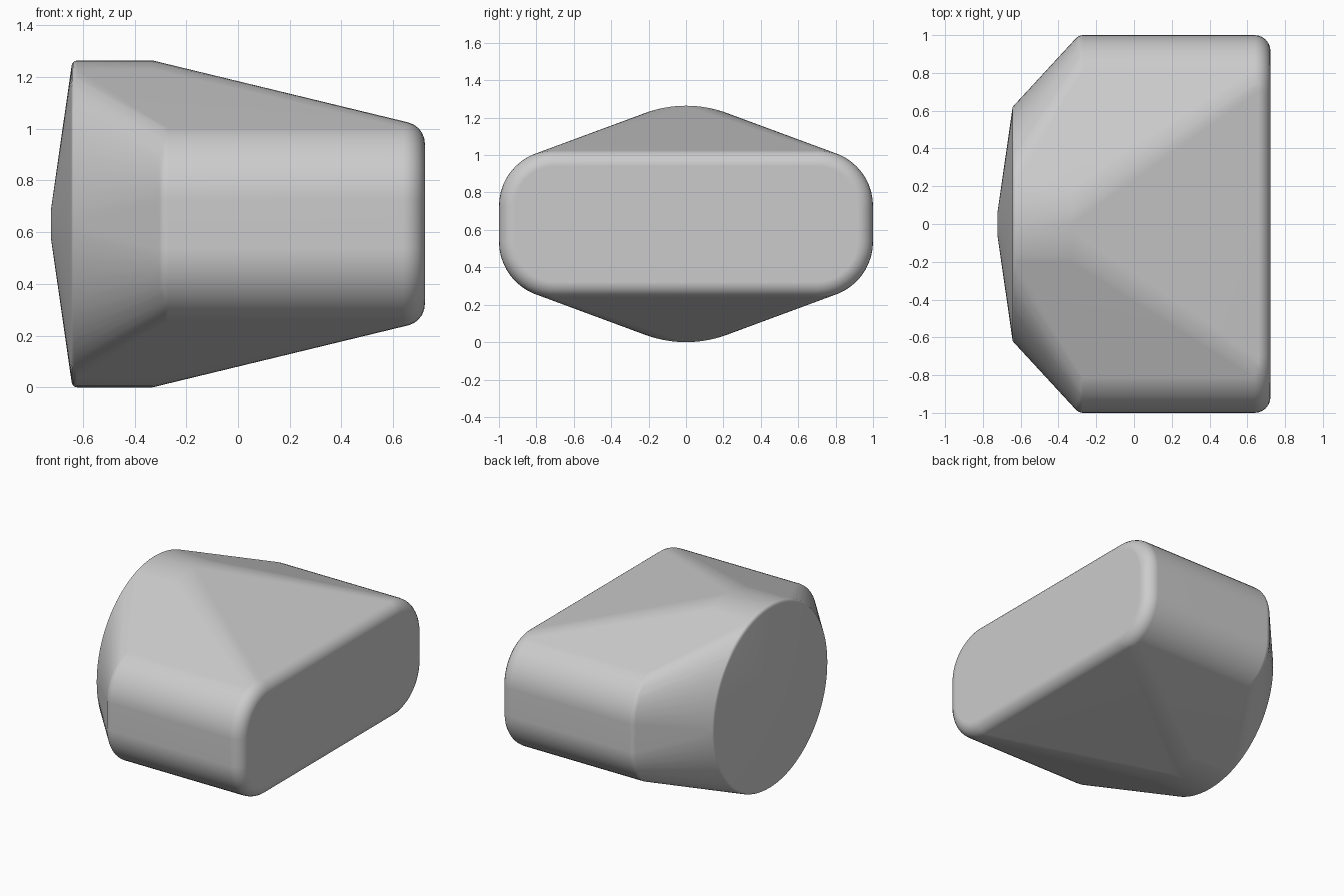
import bpy
import bmesh
from math import sin, cos, pi, radians

cube = bpy.data.objects.get("Cube")
if cube:
    bpy.data.objects.remove(cube)

MID_Z = 0.632        # height of the shared axis
CORE_R = 0.632       # radius of the round drum
HALF_Y, HALF_Z, CORNER = 1.0, 0.395, 0.30   # slab cross-section

grey = bpy.data.materials.new("plain_grey")
grey.use_nodes = True
grey.diffuse_color = (0.6, 0.6, 0.6, 1)
grey.node_tree.nodes["Principled BSDF"].inputs["Base Color"].default_value = (0.6, 0.6, 0.6, 1)


def round_ring(bm, x, radius, steps=96):
    """Circle across the x axis."""
    for i in range(steps):
        a = 2 * pi * i / steps
        bm.verts.new((x, radius * cos(a), MID_Z + radius * sin(a)))


def slab_ring(bm, x, inset, steps=12):
    """Rounded rectangle across the x axis, shrunk by an inset."""
    r = CORNER - inset
    for sy in (-1, 1):
        for sz in (-1, 1):
            for i in range(steps + 1):
                a = pi / 2 * i / steps
                y = HALF_Y - CORNER + r * cos(a)
                z = HALF_Z - CORNER + r * sin(a)
                bm.verts.new((x, sy * y, MID_Z + sz * z))


def slab_fillet(bm, x, radius, direction, steps=6):
    """Rounded end of the slab, centred on x."""
    for i in range(steps + 1):
        a = pi / 2 * i / steps
        slab_ring(bm, x + direction * radius * sin(a), radius * (1 - cos(a)))


bm = bmesh.new()

# Wide slab with rounded ends
slab_fillet(bm, 0.638, 0.085, 1)
slab_fillet(bm, -0.27, 0.05, -1)

# Round drum with a softened rim
round_ring(bm, -0.33, CORE_R)
for i in range(5):
    a = pi / 2 * i / 4
    round_ring(bm, -0.622 - 0.022 * sin(a), CORE_R - 0.022 * (1 - cos(a)))

# Shallow cone closing the drum
round_ring(bm, -0.723, 0.06)

# Stretch one skin around everything
hull = bmesh.ops.convex_hull(bm, input=bm.verts[:])
unused = {e for e in hull["geom_interior"] + hull["geom_unused"] if isinstance(e, bmesh.types.BMVert)}
bmesh.ops.delete(bm, geom=list(unused), context='VERTS')
bmesh.ops.dissolve_limit(bm, angle_limit=radians(0.3), verts=bm.verts[:], edges=bm.edges[:])
bmesh.ops.recalc_face_normals(bm, faces=bm.faces[:])

mesh = bpy.data.meshes.new("tapered_body")
bm.to_mesh(mesh)
bm.free()
mesh.materials.append(grey)
body = bpy.data.objects.new("tapered_body", mesh)
bpy.context.collection.objects.link(body)

# Smooth shading that keeps the broad faces flat
bpy.ops.object.select_all(action='DESELECT')
body.select_set(True)
bpy.context.view_layer.objects.active = body
bpy.ops.object.shade_smooth_by_angle(angle=radians(30))
weighted = body.modifiers.new("flat_face_normals", 'WEIGHTED_NORMAL')
weighted.keep_sharp = True
